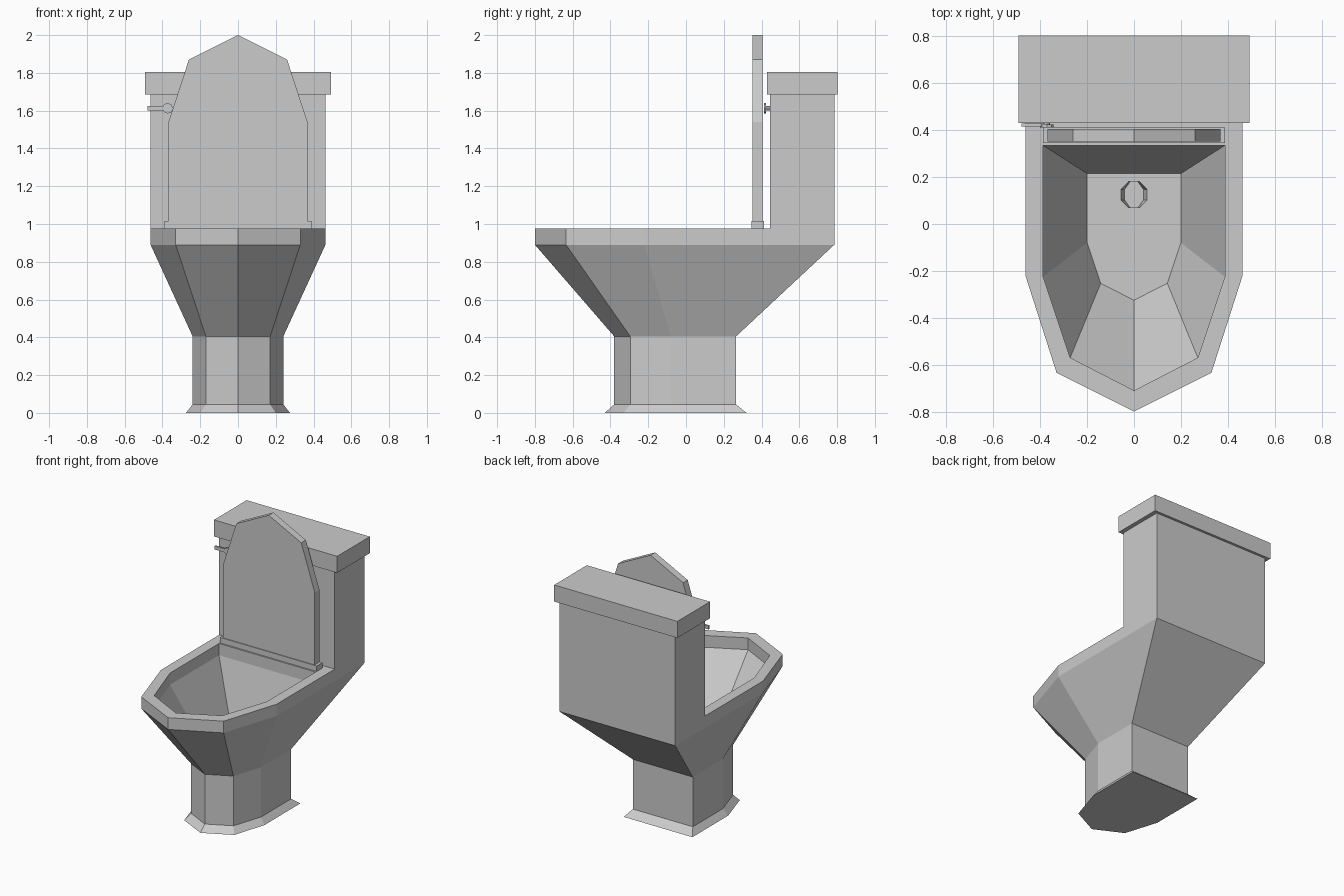
import bpy, bmesh, math
from mathutils import Matrix

cube = bpy.data.objects.get("Cube")
if cube:
    bpy.data.objects.remove(cube)

mat = bpy.data.materials.new("porcelain_grey")
mat.use_nodes = True
colour = (0.6, 0.6, 0.6, 1)
mat.diffuse_color = colour
mat.node_tree.nodes["Principled BSDF"].inputs["Base Color"].default_value = colour


def finish(name, bm):
    bmesh.ops.recalc_face_normals(bm, faces=bm.faces)
    mesh = bpy.data.meshes.new(name)
    bm.to_mesh(mesh)
    bm.free()
    mesh.materials.append(mat)
    obj = bpy.data.objects.new(name, mesh)
    bpy.context.collection.objects.link(obj)
    return obj


def box(name, x0, x1, y0, y1, z0, z1):
    bm = bmesh.new()
    bmesh.ops.create_cube(bm, size=1)
    bmesh.ops.scale(bm, vec=(x1 - x0, y1 - y0, z1 - z0), verts=bm.verts)
    bmesh.ops.translate(bm, vec=((x0 + x1) / 2, (y0 + y1) / 2, (z0 + z1) / 2), verts=bm.verts)
    return finish(name, bm)


def disc(name, x, z, r, y0, y1):
    bm = bmesh.new()
    bmesh.ops.create_cone(bm, cap_ends=True, segments=8, radius1=r, radius2=r, depth=y1 - y0)
    bmesh.ops.rotate(bm, matrix=Matrix.Rotation(math.pi / 2, 3, 'X'), verts=bm.verts)
    bmesh.ops.translate(bm, vec=(x, (y0 + y1) / 2, z), verts=bm.verts)
    return finish(name, bm)


def mirrored(half):
    """Close a half outline that starts on the centre line."""
    return half + [(-x, y) for x, y in reversed(half[1:])]


def ring(bm, points, z):
    return [bm.verts.new((x, y, z)) for x, y in points]


def bridge(bm, a, b):
    n = len(a)
    for i in range(n):
        j = (i + 1) % n
        bm.faces.new((a[i], a[j], b[j], b[i]))


def loop_edges(bm, verts):
    return [bm.edges.get((v, verts[i - 1])) for i, v in enumerate(verts)]


# Pedestal, bowl and basin as one loft
flare = mirrored([(0, -.43), (.2, -.33), (.275, -.09), (.275, .32)])
foot = mirrored([(0, -.38), (.17, -.295), (.24, -.08), (.24, .265)])
rim = mirrored([(0, -.80), (.33, -.635), (.463, -.22), (.463, .785)])
opening = mirrored([(0, -.71), (.272, -.57), (.387, -.225), (.387, .335)])
floor = mirrored([(0, -.325), (.142, -.253), (.2, -.08), (.2, .215)])

bm = bmesh.new()
rings = [ring(bm, p, z) for p, z in (
    (flare, 0), (foot, .045), (foot, .405), (rim, .89), (rim, .975),
    (opening, .975), (opening, .89), (floor, .42))]
for a, b in zip(rings, rings[1:]):
    bridge(bm, a, b)
bm.faces.new(rings[0])

# Drain recess in the basin floor
angles = [math.pi / 8 + i * math.pi / 4 for i in range(8)]
drain = [(.06 * math.cos(a), .125 + .06 * math.sin(a)) for a in angles]
hole = ring(bm, drain, .42)
sump = ring(bm, [(x * .72, y) for x, y in drain], .36)
bridge(bm, hole, sump)
bm.faces.new(sump)
bmesh.ops.triangle_fill(bm, use_beauty=True,
                        edges=loop_edges(bm, rings[-1]) + loop_edges(bm, hole))
finish("bowl_and_pedestal", bm)

# Tank
box("tank", -.463, .463, .445, .785, .975, 1.69)
box("tank_lid", -.493, .493, .43, .803, 1.685, 1.805)

# Raised seat lid with its hinge bar
outline = mirrored([(0, 2.0), (.26, 1.87), (.368, 1.54), (.368, 1.0)])
bm = bmesh.new()
front = [bm.verts.new((x, .352, z)) for x, z in outline]
back = [bm.verts.new((x, .405, z)) for x, z in outline]
bridge(bm, front, back)
bm.faces.new(front)
bm.faces.new(back)
finish("seat_lid", bm)
box("hinge_bar", -.388, .388, .346, .412, .975, 1.015)

# Flush handle
disc("handle_knob", -.372, 1.613, .028, .412, .424)
disc("handle_stem", -.372, 1.613, .013, .42, .446)
box("handle_lever", -.48, -.372, .416, .428, 1.6, 1.625)
